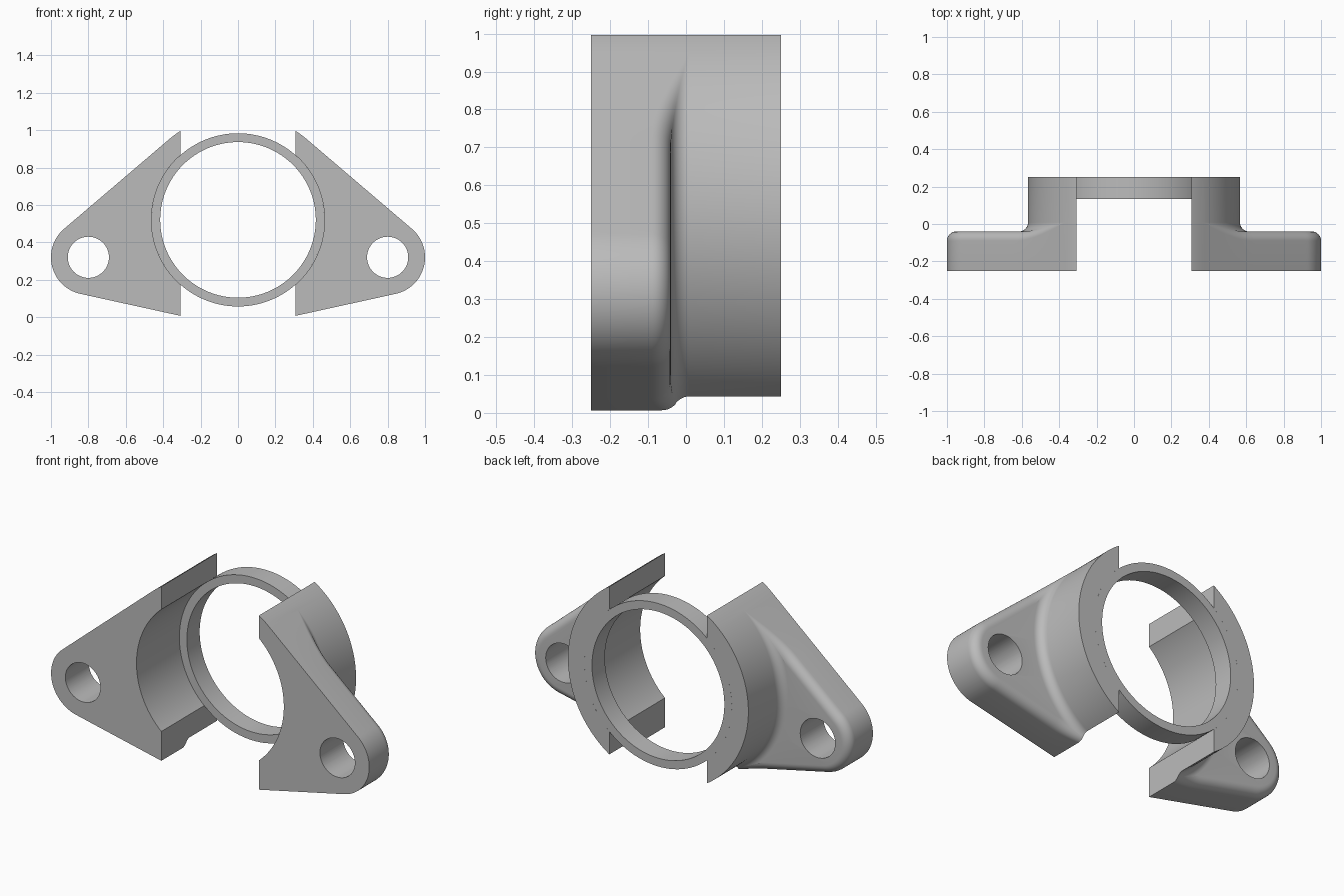
import bpy, bmesh, math
from mathutils import Vector

if "Cube" in bpy.data.objects:
    bpy.data.objects.remove(bpy.data.objects["Cube"])

# Main dimensions
CENTRE = Vector((0, 0.52))           # bore axis (x, z)
EAR = Vector((0.8, 0.32))            # bolt hole axis (x, z)
COLLAR_R, BORE_R, LIP_R = 0.567, 0.463, 0.416
EAR_R, HOLE_R = 0.2, 0.11
FRONT, BACK, LIP_FRONT, FLANGE_BACK = -0.25, 0.25, 0.135, -0.04
ROUND, FILLET = 0.05, 0.048
SLOT = 0.307

grey = bpy.data.materials.new("light_grey")
grey.use_nodes = True
colour = (0.5, 0.5, 0.5, 1)
grey.diffuse_color = colour
grey.node_tree.nodes["Principled BSDF"].inputs["Base Color"].default_value = colour


def polar(a):
    return Vector((math.cos(a), math.sin(a)))


def make_object(name, bm):
    bmesh.ops.recalc_face_normals(bm, faces=bm.faces)
    mesh = bpy.data.meshes.new(name)
    bm.to_mesh(mesh)
    bm.free()
    obj = bpy.data.objects.new(name, mesh)
    bpy.context.collection.objects.link(obj)
    mesh.materials.append(grey)
    return obj


def select_only(obj):
    bpy.ops.object.select_all(action='DESELECT')
    obj.select_set(True)
    bpy.context.view_layer.objects.active = obj


def skin(bm, sections, closed):
    """Join a row of closed cross-sections with quads."""
    rows = [[bm.verts.new(p) for p in s] for s in sections]
    pairs = list(zip(rows, rows[1:])) + ([(rows[-1], rows[0])] if closed else [])
    for a, b in pairs:
        for i in range(len(a)):
            j = (i + 1) % len(a)
            bm.faces.new((a[i], a[j], b[j], b[i]))


def outline():
    """Points and normals round the flange: two circles joined by tangents."""
    d = EAR - CENTRE
    tilt = math.atan2(d.y, d.x)
    spread = math.acos((COLLAR_R - EAR_R) / d.length)
    hi, lo = tilt + spread, tilt - spread
    pts = []

    def arc(c, r, a0, a1, n):
        for i in range(n + 1):
            u = polar(a0 + (a1 - a0) * i / n)
            pts.append((c + u * r, u))

    def line(a, r0, c0, r1, c1, n=40):
        u = polar(a)
        for i in range(1, n):
            pts.append(((c0 + u * r0).lerp(c1 + u * r1, i / n), u))

    arc(CENTRE, COLLAR_R, math.radians(75), hi, 10)
    line(hi, COLLAR_R, CENTRE, EAR_R, EAR)
    arc(EAR, EAR_R, hi, lo, 40)
    line(lo, EAR_R, EAR, COLLAR_R, CENTRE)
    arc(CENTRE, COLLAR_R, lo, math.radians(-85), 4)
    return pts


def section(p, n, steps=8):
    """Bore, flange front, rounded rim, fillet and collar at one angle."""
    c = (p - CENTRE).normalized()
    gap = max((p - CENTRE).length - COLLAR_R, 0)
    reach = max(ROUND + FILLET - gap, 0)
    rise = math.sqrt(max((ROUND + FILLET) ** 2 - reach ** 2, 0))
    end = math.atan2(rise, reach)
    fillet_y = FLANGE_BACK + FILLET
    out = [(CENTRE + c * BORE_R, FRONT), (p, FRONT)]
    for i in range(steps + 1):
        u = polar(end * i / steps)
        out.append((p - n * ROUND * (1 - u.x), fillet_y - rise + ROUND * u.y))
    for i in range(steps + 1):
        u = polar(math.pi + end * (1 - i / steps))
        out.append((CENTRE + c * (COLLAR_R + FILLET * (1 + u.x)), fillet_y + FILLET * u.y))
    out += [(CENTRE + c * COLLAR_R, BACK), (CENTRE + c * BORE_R, BACK)]
    return [(q.x, y, q.y) for q, y in out]


# Flange with half collar, trimmed flat at the slot
bm = bmesh.new()
skin(bm, [section(p, n) for p, n in outline()], False)
bmesh.ops.remove_doubles(bm, verts=bm.verts, dist=1e-5)
bmesh.ops.bisect_plane(bm, geom=bm.verts[:] + bm.edges[:] + bm.faces[:], dist=1e-6,
                       plane_co=(SLOT, 0, 0), plane_no=(-1, 0, 0), clear_outer=True)
bmesh.ops.holes_fill(bm, edges=[e for e in bm.edges if e.is_boundary], sides=0)
flange = make_object("collar_flanges", bm)

# Bolt hole cutter
bpy.ops.mesh.primitive_cylinder_add(vertices=64, radius=HOLE_R, depth=1,
                                    location=(EAR.x, 0, EAR.y),
                                    rotation=(math.pi / 2, 0, 0))
cutter = bpy.context.object
cutter.name = "bolt_hole_cutter"
cutter.hide_render = True
cutter.data.materials.append(grey)

# Drill the hole, then mirror to the other side
drill = flange.modifiers.new("bolt_hole", 'BOOLEAN')
drill.object = cutter
drill.operation = 'DIFFERENCE'
drill.solver = 'EXACT'
mirror = flange.modifiers.new("other_side", 'MIRROR')
mirror.use_mirror_merge = False
select_only(flange)
for name in ("bolt_hole", "other_side"):
    bpy.ops.object.modifier_apply(modifier=name)
bpy.data.objects.remove(cutter)
bpy.ops.object.shade_smooth_by_angle(angle=math.radians(30))

# Thin retaining ring at the back of the bore
bm = bmesh.new()
rings = []
for i in range(128):
    u = polar(math.tau * i / 128)
    rings.append([(u.x * r, y, CENTRE.y + u.y * r) for r, y in
                  ((LIP_R, LIP_FRONT), (BORE_R, LIP_FRONT), (BORE_R, BACK), (LIP_R, BACK))])
skin(bm, rings, True)
ring = make_object("retaining_ring", bm)
select_only(ring)
bpy.ops.object.shade_smooth_by_angle(angle=math.radians(30))
